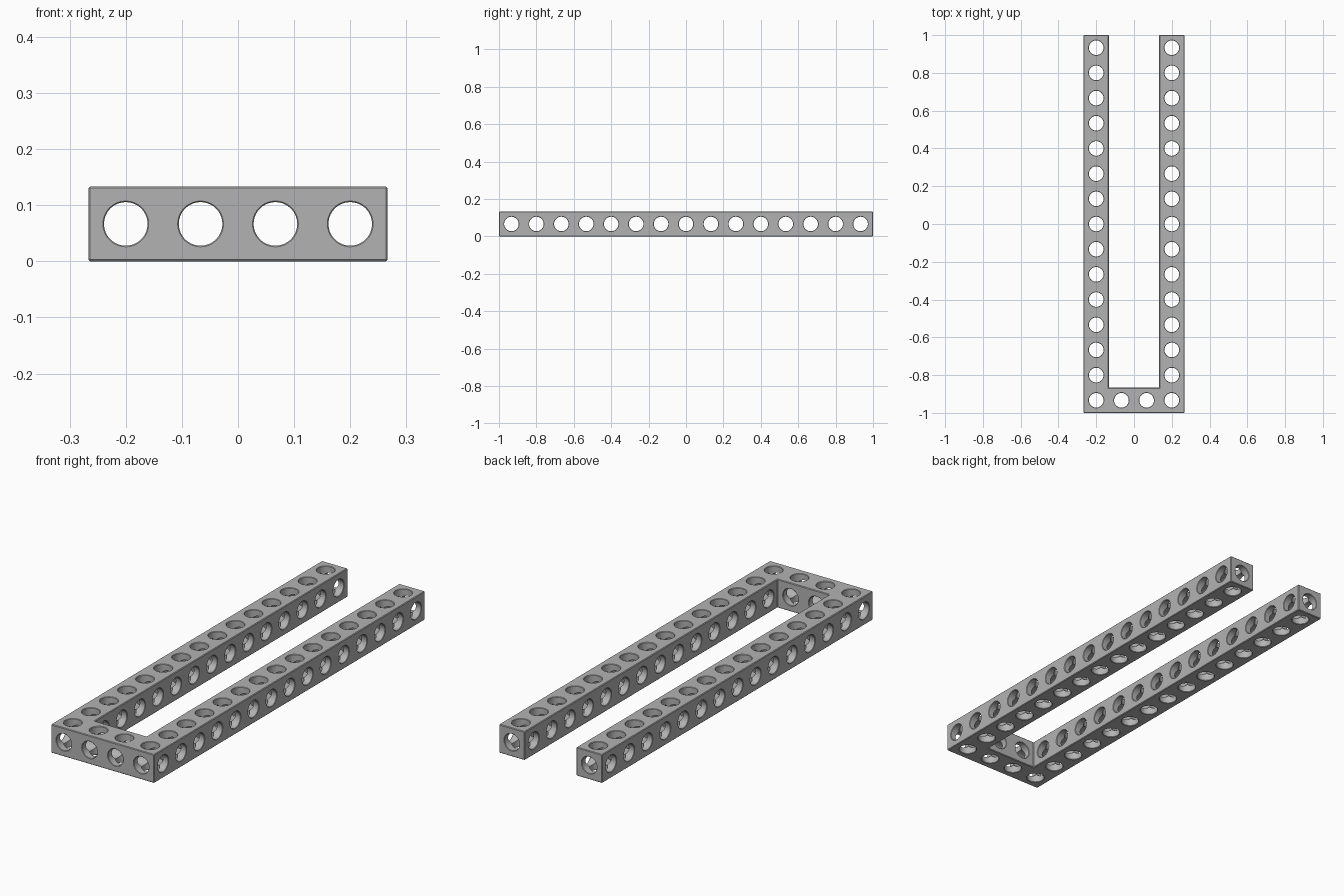
import bpy, bmesh, math
from mathutils import Matrix, Vector

if "Cube" in bpy.data.objects:
    bpy.data.objects.remove(bpy.data.objects["Cube"], do_unlink=True)

U = 2 / 15            # hole pitch and beam thickness
ROWS, COLS = 15, 4
HOLE_R, FLARE = 0.0388, 0.002
SEGMENTS = 48

grey = bpy.data.materials.new("plain grey")
grey.use_nodes = True
colour = (0.45, 0.45, 0.45, 1)
grey.diffuse_color = colour
grey.node_tree.nodes["Principled BSDF"].inputs["Base Color"].default_value = colour


def new_object(name, bm):
    bmesh.ops.recalc_face_normals(bm, faces=bm.faces)
    mesh = bpy.data.meshes.new(name)
    bm.to_mesh(mesh)
    bm.free()
    mesh.materials.append(grey)
    obj = bpy.data.objects.new(name, mesh)
    bpy.context.collection.objects.link(obj)
    return obj


def add_bore(bm, axis, centre, length):
    """Round bore with a small countersink at both mouths."""
    half, over = length / 2, 0.01
    profile = [(-half - over, HOLE_R + FLARE + over), (-half + FLARE, HOLE_R),
               (half - FLARE, HOLE_R), (half + over, HOLE_R + FLARE + over)]
    turn = Vector((0, 0, 1)).rotation_difference(Vector(axis)).to_matrix().to_4x4()
    place = Matrix.Translation(centre) @ turn
    rings = []
    for z, r in profile:
        angles = [math.tau * (i + 0.5) / SEGMENTS for i in range(SEGMENTS)]
        rings.append([bm.verts.new(place @ Vector((r * math.cos(a), r * math.sin(a), z)))
                      for a in angles])
    for low, high in zip(rings, rings[1:]):
        for i in range(SEGMENTS):
            j = (i + 1) % SEGMENTS
            bm.faces.new((low[i], low[j], high[j], high[i]))
    bm.faces.new(rings[0][::-1])
    bm.faces.new(rings[-1])


# U-shaped frame body
w, inner, back = COLS * U / 2, U, -1 + U
outline = [(-w, -1), (w, -1), (w, 1), (inner, 1),
           (inner, back), (-inner, back), (-inner, 1), (-w, 1)]
bm = bmesh.new()
base = bm.faces.new([bm.verts.new((x, y, 0)) for x, y in outline])
top = bmesh.ops.extrude_face_region(bm, geom=[base])["geom"]
bmesh.ops.translate(bm, vec=(0, 0, U),
                    verts=[v for v in top if isinstance(v, bmesh.types.BMVert)])
frame = new_object("u_beam_frame", bm)

bevel = frame.modifiers.new("soft edges", "BEVEL")
bevel.width, bevel.segments = 0.003, 1

# Bores along each direction
mid = U / 2
xs = [(c - (COLS - 1) / 2) * U for c in range(COLS)]
ys = [(r - (ROWS - 1) / 2) * U for r in range(ROWS)]
vertical, sideways, lengthwise = bmesh.new(), bmesh.new(), bmesh.new()

for r, y in enumerate(ys):
    for c, x in enumerate(xs):
        if r == 0 or c in (0, COLS - 1):
            add_bore(vertical, (0, 0, 1), (x, y, mid), U)
    if r == 0:
        add_bore(sideways, (1, 0, 0), (0, y, mid), COLS * U)
    else:
        for x in (xs[0], xs[-1]):
            add_bore(sideways, (1, 0, 0), (x, y, mid), U)
for c, x in enumerate(xs):
    if c in (0, COLS - 1):
        add_bore(lengthwise, (0, 1, 0), (x, 0, mid), 2)
    else:
        add_bore(lengthwise, (0, 1, 0), (x, ys[0], mid), U)

# Cut the bores and bake the result
cutters = [new_object(n, b) for n, b in (("vertical_bores", vertical),
           ("sideways_bores", sideways), ("lengthwise_bores", lengthwise))]
for cutter in cutters:
    cutter.hide_render = True
    cut = frame.modifiers.new(cutter.name, "BOOLEAN")
    cut.operation, cut.solver, cut.object = "DIFFERENCE", "EXACT", cutter

bpy.context.view_layer.update()
evaluated = frame.evaluated_get(bpy.context.evaluated_depsgraph_get())
carved = bpy.data.meshes.new_from_object(evaluated)
frame.modifiers.clear()
frame.data = carved
for cutter in cutters:
    bpy.data.objects.remove(cutter, do_unlink=True)

# Smooth bores, sharp edges
bpy.ops.object.select_all(action="DESELECT")
frame.select_set(True)
bpy.context.view_layer.objects.active = frame
bpy.ops.object.shade_smooth_by_angle(angle=math.radians(30))
